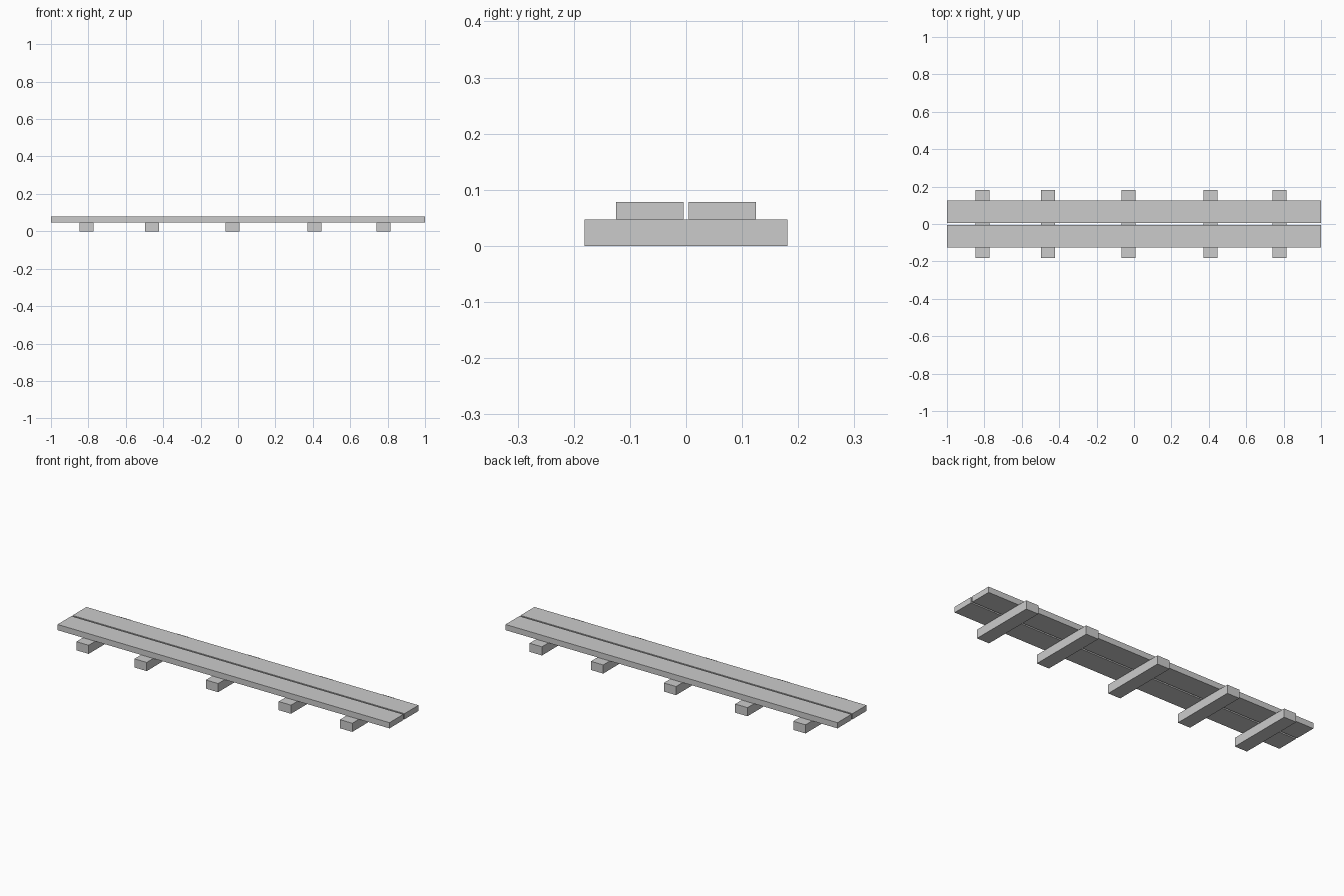
import bpy

if "Cube" in bpy.data.objects:
    bpy.data.objects.remove(bpy.data.objects["Cube"])


def box(name, center, size):
    bpy.ops.mesh.primitive_cube_add(size=1, location=center)
    obj = bpy.context.object
    obj.name = name
    obj.scale = size
    bpy.ops.object.transform_apply(location=False, rotation=False, scale=True)
    return obj


SUPPORT_H = 0.047
TOP = 0.078

# Unevenly spaced cross supports on the ground
for i, x in enumerate((-0.81, -0.46, -0.03, 0.409, 0.778), 1):
    box(f"cross_support_{i}", (x, 0, SUPPORT_H / 2), (0.074, 0.362, SUPPORT_H))

# Two long walking planks with a narrow gap between them
for name, side in (("front_plank", -1), ("back_plank", 1)):
    box(name, (0, side * 0.0645, (SUPPORT_H + TOP) / 2), (2.0, 0.12, TOP - SUPPORT_H))
